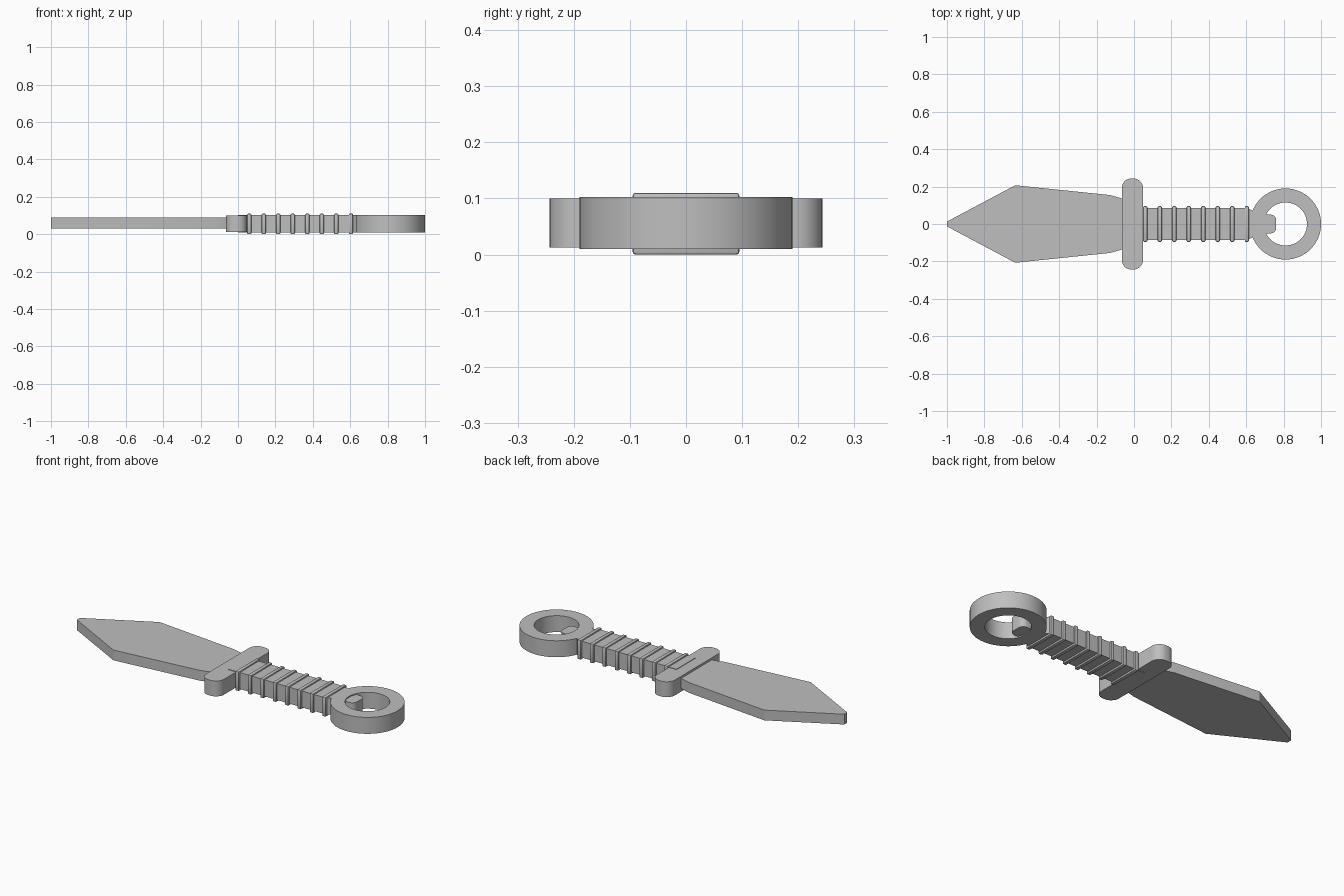
import bpy, bmesh
from math import sin, cos, pi, radians

if "Cube" in bpy.data.objects:
    bpy.data.objects.remove(bpy.data.objects["Cube"])

grey = bpy.data.materials.new("plain grey")
grey.use_nodes = True
colour = (0.52, 0.52, 0.52, 1)
grey.diffuse_color = colour
grey.node_tree.nodes["Principled BSDF"].inputs["Base Color"].default_value = colour


def finish(name, bm):
    bmesh.ops.recalc_face_normals(bm, faces=bm.faces)
    mesh = bpy.data.meshes.new(name)
    bm.to_mesh(mesh)
    bm.free()
    mesh.materials.append(grey)
    obj = bpy.data.objects.new(name, mesh)
    bpy.context.collection.objects.link(obj)
    bpy.ops.object.select_all(action="DESELECT")
    obj.select_set(True)
    bpy.context.view_layer.objects.active = obj
    bpy.ops.object.shade_smooth_by_angle(angle=radians(30))
    return obj


def prism(name, outline, z0, z1):
    """Flat outline raised from z0 to z1."""
    bm = bmesh.new()
    face = bm.faces.new([bm.verts.new((x, y, z0)) for x, y in outline])
    up = bmesh.ops.extrude_face_region(bm, geom=[face])["geom"]
    verts = [v for v in up if isinstance(v, bmesh.types.BMVert)]
    bmesh.ops.translate(bm, verts=verts, vec=(0, 0, z1 - z0))
    return finish(name, bm)


def rounded(x0, x1, half, r, steps=8):
    """Rectangle outline with round corners, symmetric in y."""
    corners = [(x1 - r, half - r), (x0 + r, half - r),
               (x0 + r, r - half), (x1 - r, r - half)]
    return [(cx + r * cos((q + i / steps) * pi / 2),
             cy + r * sin((q + i / steps) * pi / 2))
            for q, (cx, cy) in enumerate(corners) for i in range(steps + 1)]


def mirrored(side):
    return side + [(x, -y) for x, y in reversed(side)]


# Blade
prism("blade", mirrored([(-1, 0.013), (-0.635, 0.207), (-0.13, 0.155),
                         (-0.06, 0.135), (0, 0.11)]), 0.03, 0.088)

# Cross guard
prism("guard", rounded(-0.065, 0.048, 0.243, 0.05), 0.013, 0.1)

# Grip with tapered end
prism("grip", mirrored([(0, 0.085), (0.61, 0.085), (0.635, 0.068),
                        (0.67, 0.06)]), 0.01, 0.103)

# Raised bands around the grip
for i in range(8):
    x = 0.06 + i * 0.0776
    bm = bmesh.new()
    bmesh.ops.create_cube(bm, size=1)
    bmesh.ops.scale(bm, verts=bm.verts, vec=(0.022, 0.19, 0.11))
    bmesh.ops.translate(bm, verts=bm.verts, vec=(x, 0, 0.055))
    bmesh.ops.bevel(bm, geom=bm.edges[:], offset=0.005, segments=2,
                    profile=0.5, affect="EDGES")
    finish(f"grip_band_{i + 1}", bm)

# Peg reaching into the pommel ring
prism("pommel_peg", rounded(0.64, 0.76, 0.05, 0.03), 0.016, 0.097)

# Pommel ring
bm = bmesh.new()
count = 64
section = [(0.19, 0.01), (0.19, 0.103), (0.115, 0.103), (0.115, 0.01)]
loops = [[bm.verts.new((0.81 + r * cos(2 * pi * i / count),
                        r * sin(2 * pi * i / count), z)) for r, z in section]
         for i in range(count)]
for i in range(count):
    a, b = loops[i], loops[(i + 1) % count]
    for j in range(4):
        k = (j + 1) % 4
        bm.faces.new((a[j], b[j], b[k], a[k]))
finish("pommel_ring", bm)
